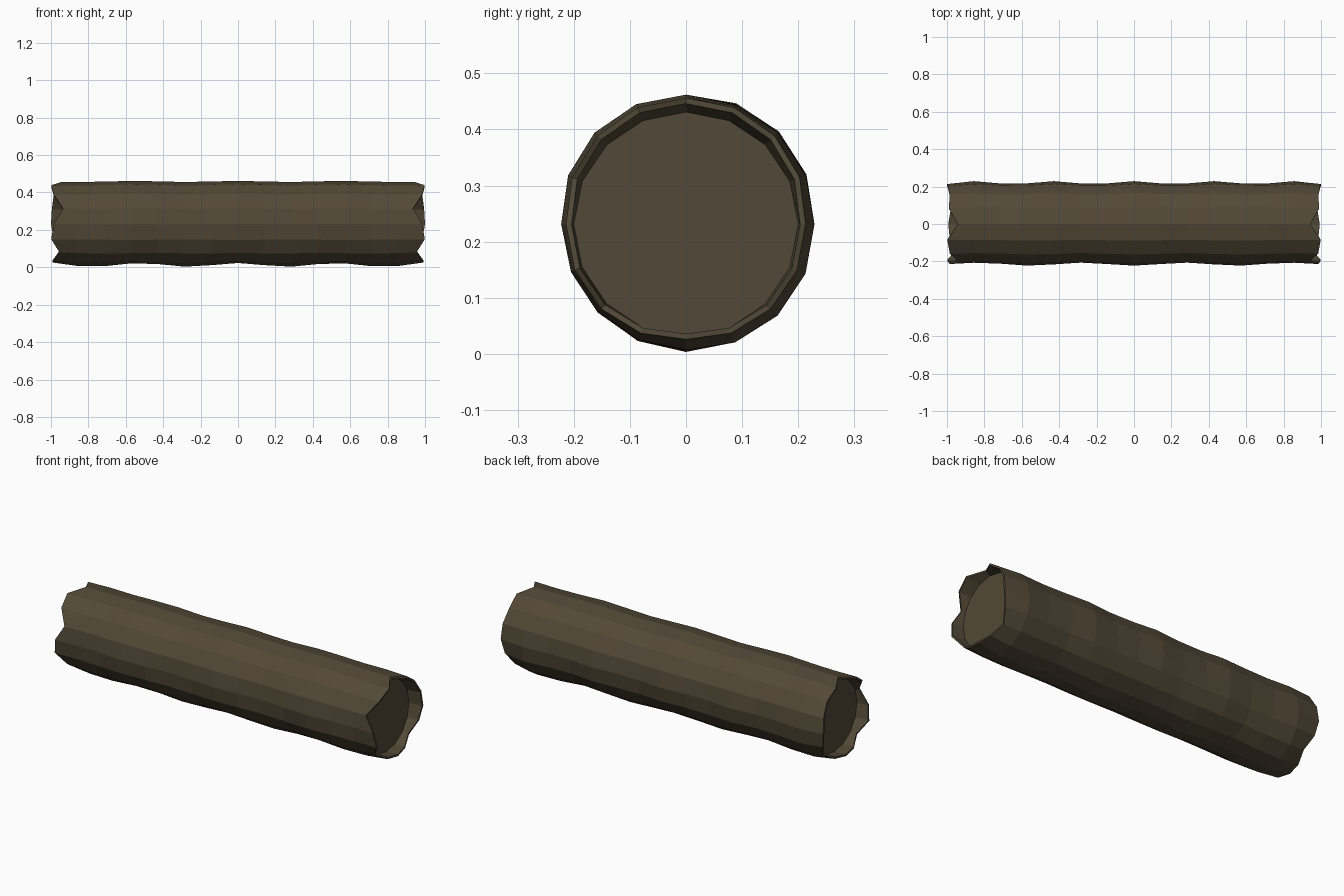
import bpy, bmesh
from math import sin, cos, pi

if "Cube" in bpy.data.objects:
    bpy.data.objects.remove(bpy.data.objects["Cube"])

SIDES, RINGS, CZ = 16, 14, 0.231
# jagged end reach per column, from the top round via the front (-y)
REACH = [0.943, 0.998, 0.985, 0.935, 0.985, 0.998, 0.955, 0.985,
         0.993, 0.98, 0.955, 0.985, 1.0, 0.995, 0.985, 0.99]
# bark waviness per column: mean radius, amplitude, wavelength
WAVE = {0: (0.228, 0.003, 0.55), 4: (0.2145, 0.008, 0.55),
        8: (0.218, -0.010, 0.52), 12: (0.221, 0.008, 0.43)}


def bark_radius(k, x):
    """Blend the waves of the two nearest key columns."""
    a = k // 4 * 4
    t = (k - a) / 4

    def wave(key):
        m, amp, length = WAVE[key % 16]
        return m + amp * cos(2 * pi * x / length)
    return wave(a) * (1 - t) + wave(a + 4) * t + 0.004 * sin(pi * t)


def point(x, r, k):
    a = 2 * pi * k / SIDES
    return (x, -r * sin(a), CZ + r * cos(a))


bm = bmesh.new()


def ring(xs, rs):
    return [bm.verts.new(point(xs[k], rs[k], k)) for k in range(SIDES)]


rings = []
# end cap inside the left hollow and inner lip
rings.append(ring([-0.92] * SIDES, [0.2] * SIDES))
rings.append(ring([-v for v in REACH], [bark_radius(k, 1) - 0.014 for k in range(SIDES)]))
# outer bark
for i in range(RINGS + 1):
    x = -1 + 2 * i / RINGS
    end = i in (0, RINGS)
    xs = [x * REACH[k] if end else x for k in range(SIDES)]
    rings.append(ring(xs, [bark_radius(k, x) - (0.004 if end else 0) for k in range(SIDES)]))
# inner lip and end cap at the right
rings.append(ring(REACH, [bark_radius(k, 1) - 0.014 for k in range(SIDES)]))
rings.append(ring([0.92] * SIDES, [0.2] * SIDES))

for a, b in zip(rings, rings[1:]):
    for k in range(SIDES):
        n = (k + 1) % SIDES
        bm.faces.new((a[k], b[k], b[n], a[n]))
bm.faces.new(rings[0])
bm.faces.new(rings[-1])
bmesh.ops.recalc_face_normals(bm, faces=bm.faces)

mesh = bpy.data.meshes.new("log")
bm.to_mesh(mesh)
bm.free()
log = bpy.data.objects.new("log", mesh)
bpy.context.collection.objects.link(log)

# dark bark colour
bark = bpy.data.materials.new("bark")
bark.diffuse_color = (0.085, 0.066, 0.038, 1)
bark.use_nodes = True
bark.node_tree.nodes["Principled BSDF"].inputs["Base Color"].default_value = bark.diffuse_color
mesh.materials.append(bark)
